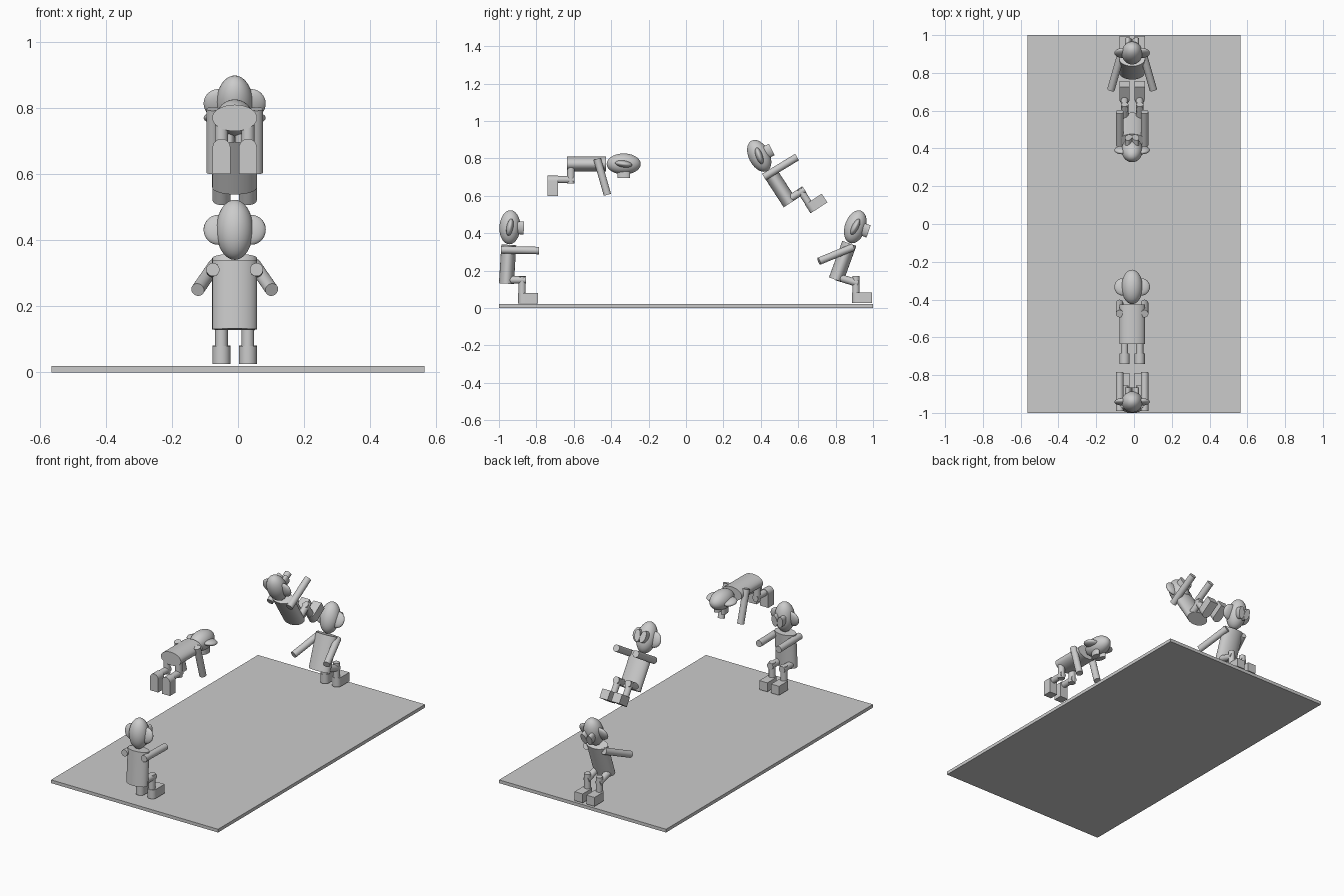
import bpy
import bmesh
import math
from math import radians
from mathutils import Matrix, Vector

if "Cube" in bpy.data.objects:
    bpy.data.objects.remove(bpy.data.objects["Cube"], do_unlink=True)

grey = bpy.data.materials.new("plain_grey")
grey.use_nodes = True
colour = (0.6, 0.6, 0.6, 1)
grey.diffuse_color = colour
grey.node_tree.nodes["Principled BSDF"].inputs["Base Color"].default_value = colour


def finish(name, bm, matrix, smooth=True):
    """Turn a bmesh into a placed, shaded object."""
    bm.transform(matrix)
    bmesh.ops.recalc_face_normals(bm, faces=bm.faces[:])
    mesh = bpy.data.meshes.new(name)
    bm.to_mesh(mesh)
    bm.free()
    mesh.materials.append(grey)
    obj = bpy.data.objects.new(name, mesh)
    bpy.context.collection.objects.link(obj)
    if smooth:
        bpy.ops.object.select_all(action="DESELECT")
        obj.select_set(True)
        bpy.context.view_layer.objects.active = obj
        bpy.ops.object.shade_smooth_by_angle(angle=radians(35))
    return obj


def scaled(x, y, z):
    return Matrix.Diagonal((x, y, z, 1))


def frame(y, z, lean):
    """Local axes: y is forward, z is up along the body."""
    return Matrix.Translation((-0.01, y, z)) @ Matrix.Rotation(-radians(lean), 4, "X")


def ellipsoid(name, matrix, radii):
    bm = bmesh.new()
    bmesh.ops.create_uvsphere(bm, u_segments=32, v_segments=20, radius=1)
    finish(name, bm, matrix @ scaled(*radii))


def rod(name, matrix, start, end, rx, ry=None):
    """Capped round or oval cylinder from start to end."""
    start, end = Vector(start), Vector(end)
    axis = end - start
    turn = axis.to_track_quat("Z", "Y").to_matrix().to_4x4()
    bm = bmesh.new()
    bmesh.ops.create_cone(bm, cap_ends=True, segments=32, radius1=1, radius2=1, depth=1)
    place = Matrix.Translation((start + end) / 2) @ turn
    finish(name, bm, matrix @ place @ scaled(rx, ry or rx, axis.length))


def foot(name, matrix, x):
    """Block with a round heel and a square toe."""
    w, heel, toe, sole, height = 0.027, 0.063, 0.17, -0.105, 0.055
    outline = [(x + w, toe), (x - w, toe)]
    for i in range(13):
        a = math.pi + math.pi * i / 12
        outline.append((x + w * math.cos(a), heel + w + w * math.sin(a)))
    bm = bmesh.new()
    base = bm.faces.new([bm.verts.new((px, py, sole)) for px, py in outline])
    top = bmesh.ops.extrude_face_region(bm, geom=[base])
    verts = [v for v in top["geom"] if isinstance(v, bmesh.types.BMVert)]
    bmesh.ops.translate(bm, verts=verts, vec=(0, 0, height))
    finish(name, bm, matrix)


def figure(tag, body, head_lean, legs, thigh, arm):
    """body and legs are (y, z, lean); thigh and arm are world paths of (x, y, z)."""
    trunk = frame(*body)
    rod(tag + "_body", trunk, (0, 0, 0), (0, 0, 0.208), 0.068, 0.04)

    # Head, with ears and a pair of eyepieces
    centre = trunk @ Vector((0, 0, 0.302))
    skull = frame(centre.y, centre.z, head_lean)
    ellipsoid(tag + "_head", skull, (0.056, 0.056, 0.091))
    for side, s in (("left", 1), ("right", -1)):
        ear = skull @ Matrix.Translation((s * 0.05, 0, 0)) @ Matrix.Rotation(-radians(8), 4, "X")
        ellipsoid(f"{tag}_{side}_ear", ear, (0.044, 0.018, 0.046))
        eye = skull @ Matrix.Translation((s * 0.019, 0, 0)) @ Matrix.Rotation(radians(s * 10), 4, "Y")
        rod(f"{tag}_{side}_eyepiece", eye, (0, 0.03, 0), (0, 0.075, 0), 0.018, 0.035)

    # Arms and bent legs
    world = Matrix.Translation((-0.01, 0, 0))
    lower = frame(*legs)
    for side, s in (("left", 1), ("right", -1)):
        mirror = [Vector((s * x, y, z)) for x, y, z in arm]
        rod(f"{tag}_{side}_arm", world, *mirror, 0.02)
        path = [(s * 0.04, f, u) for f, u in thigh]
        rod(f"{tag}_{side}_thigh", lower, *path, 0.02)
        rod(f"{tag}_{side}_shin", lower, (s * 0.04, 0.084, 0.038), (s * 0.04, 0.084, -0.08), 0.019)
        foot(f"{tag}_{side}_foot", lower, s * 0.04)


# Ground slab
bm = bmesh.new()
bmesh.ops.create_cube(bm, size=1)
finish("floor_slab", bm, Matrix.Translation((0, 0, 0.01)) @ scaled(1.13, 2, 0.02), smooth=False)

# Four stages of a leap
bent = [(0, 0.02), (0.105, 0.02)]
figure("start", (-0.96, 0.13, 3.5), 3, (-0.96, 0.13, 0), bent,
       [(0.066, -0.99, 0.311), (0.066, -0.785, 0.307)])
figure("dive", (-0.635, 0.77, 90), 90, (-0.635, 0.77, 90), bent,
       [(0.066, -0.475, 0.797), (0.066, -0.42, 0.605)])
figure("swing", (0.556, 0.56, -33), -27, (0.556, 0.56, -33), bent,
       [(0.066, 0.417, 0.70), (0.066, 0.594, 0.807)])
figure("landing", (0.802, 0.15, 20), 19, (0.825, 0.132, 0), [(-0.02, 0.035), (0.095, 0)],
       [(0.06, 0.893, 0.325), (0.112, 0.711, 0.25)])
